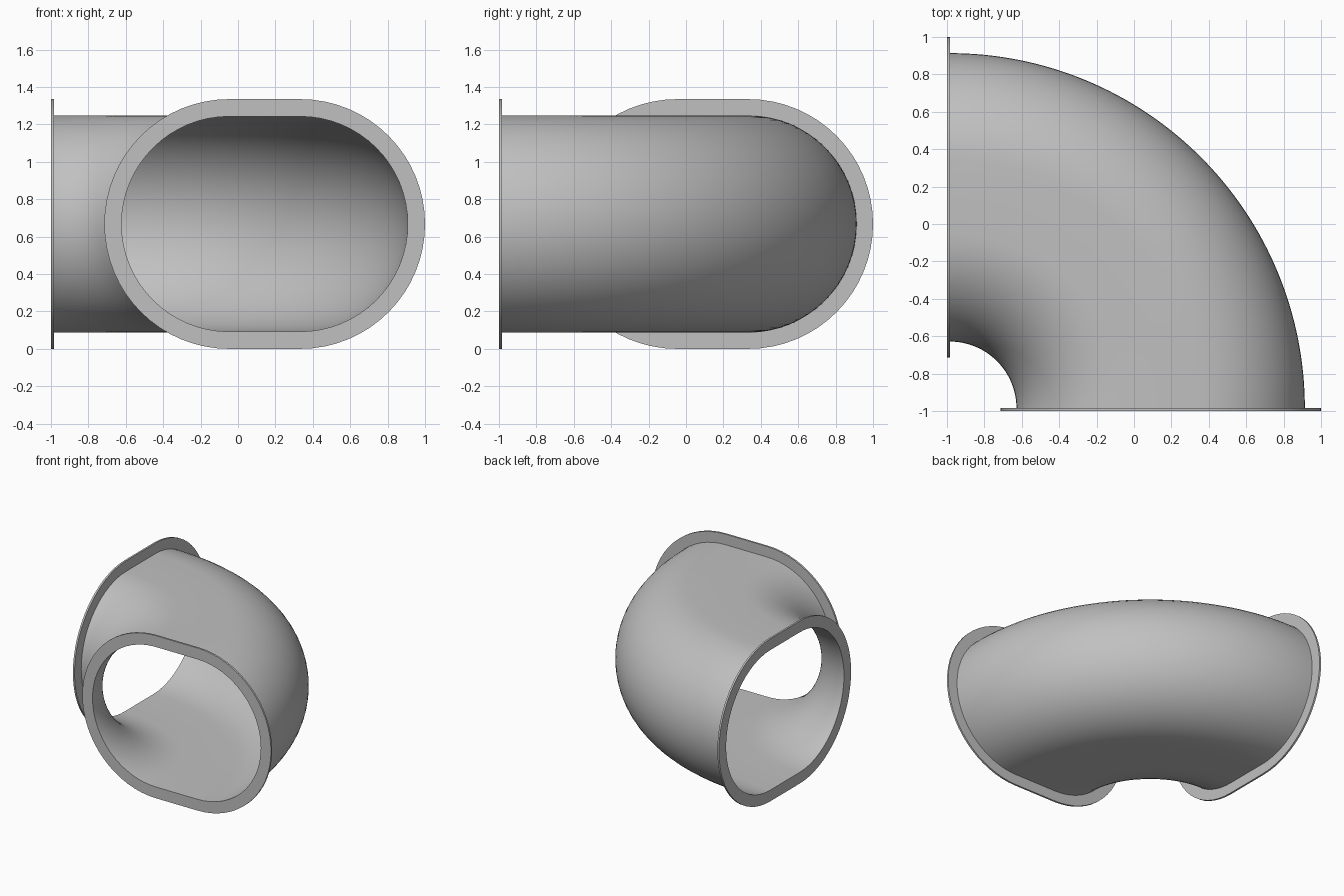
import bpy
import bmesh
from math import pi, sin, cos, radians

cube = bpy.data.objects.get("Cube")
if cube:
    bpy.data.objects.remove(cube, do_unlink=True)

CENTRE = -0.985      # x and y of the bend axis, on the inner faces of the flanges
BEND = 1.1275        # bend radius to the duct centreline
MID_Z = 0.6675
FLAT = 0.19          # half length of the straight side of the oval
OUTER, INNER, FLANGE = 0.581, 0.575, 0.6675
THICK = 0.015
ARC_STEPS = 64
END_STEPS = 32

metal = bpy.data.materials.new("grey_metal")
metal.use_nodes = True
GREY = (0.53, 0.53, 0.53, 1)
metal.diffuse_color = GREY
metal.node_tree.nodes["Principled BSDF"].inputs["Base Color"].default_value = GREY


def oval(radius, angle, along=0.0):
    """Flat-sided oval section, set at an angle round the bend and shifted along its path."""
    points = []
    for side in (1, -1):
        for i in range(END_STEPS + 1):
            t = -pi / 2 + pi * i / END_STEPS
            r = BEND + side * (FLAT + radius * cos(t))
            points.append((CENTRE + r * cos(angle) - along * sin(angle),
                           CENTRE + r * sin(angle) + along * cos(angle),
                           MID_Z + side * radius * sin(t)))
    return points


def shell(name, sections):
    """Join the sections in a closed cycle, giving a hollow solid."""
    bm = bmesh.new()
    loops = [[bm.verts.new(p) for p in section] for section in sections]
    for k, a in enumerate(loops):
        b = loops[(k + 1) % len(loops)]
        for i in range(len(a)):
            j = (i + 1) % len(a)
            bm.faces.new((a[i], a[j], b[j], b[i]))
    bmesh.ops.recalc_face_normals(bm, faces=bm.faces)
    mesh = bpy.data.meshes.new(name)
    bm.to_mesh(mesh)
    bm.free()
    mesh.materials.append(metal)
    obj = bpy.data.objects.new(name, mesh)
    bpy.context.collection.objects.link(obj)
    bpy.ops.object.select_all(action='DESELECT')
    obj.select_set(True)
    bpy.context.view_layer.objects.active = obj
    bpy.ops.object.shade_smooth_by_angle(angle=radians(30))


# Thin-walled quarter bend
angles = [pi / 2 * i / ARC_STEPS for i in range(ARC_STEPS + 1)]
shell("duct_bend", [oval(OUTER, a) for a in angles]
      + [oval(INNER, a) for a in reversed(angles)])

# Flat flange rings at both openings
for name, angle, shift in (("front_flange", 0, -THICK), ("right_flange", pi / 2, THICK)):
    shell(name, [oval(FLANGE, angle), oval(FLANGE, angle, shift),
                 oval(INNER, angle, shift), oval(INNER, angle)])
